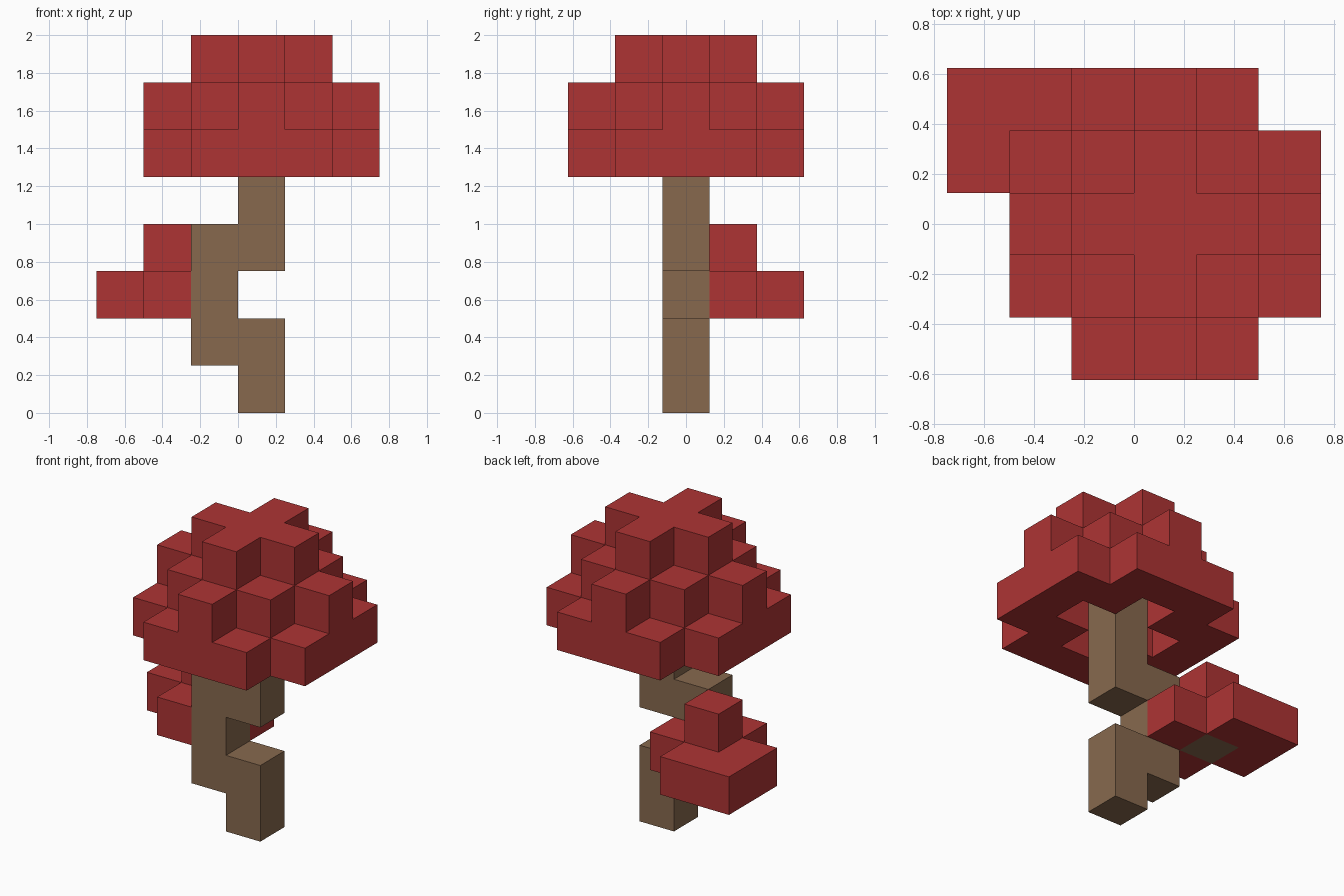
import bpy
import bmesh
from mathutils import Vector

if "Cube" in bpy.data.objects:
    bpy.data.objects.remove(bpy.data.objects["Cube"], do_unlink=True)

BLOCK = 0.25
ORIGIN = Vector((-0.625, -0.5, 0.125))  # centre of block (0, 0, 0)


def material(name, colour):
    mat = bpy.data.materials.new(name)
    mat.use_nodes = True
    mat.diffuse_color = (*colour, 1)
    mat.node_tree.nodes["Principled BSDF"].inputs["Base Color"].default_value = (*colour, 1)
    return mat


bark = material("brown bark", (0.242, 0.141, 0.076))
leaf = material("red leaves", (0.423, 0.034, 0.034))


def disc(cx, cy, z, keep):
    """Blocks of one layer around a centre, kept by a rule on the offsets."""
    span = range(-2, 3)
    return {(cx + x, cy + y, z) for x in span for y in span if keep(abs(x), abs(y))}


# Trunk: a crooked column that reaches into the crown
trunk = {(3, 2, z) for z in (0, 1, 3, 4, 5)} | {(2, 2, z) for z in (1, 2, 3)}

# Crown: a wide ring with a plus-shaped hollow, then two shrinking layers
crown = disc(3, 2, 5, lambda x, y: 1 < x + y < 4)
crown |= disc(3, 2, 6, lambda x, y: x + y <= 2)
crown |= disc(3, 2, 7, lambda x, y: x + y <= 1)

# Side branch: one bark block wrapped by a small leaf clump
branch = {(1, 3, 2)}
clump = disc(1, 3, 2, lambda x, y: x + y == 1) | {(0, 4, 2), (1, 3, 3)}

solid = trunk | crown | branch | clump


def build(name, blocks, mat):
    """Make the outer skin of a set of blocks."""
    bm = bmesh.new()
    for block in sorted(blocks):
        centre = ORIGIN + Vector(block) * BLOCK
        for axis in range(3):
            for sign in (-1, 1):
                normal = Vector((0, 0, 0))
                normal[axis] = sign
                if tuple(int(a + b) for a, b in zip(block, normal)) in solid:
                    continue
                u = Vector((0, 0, 0))
                u[(axis + 1) % 3] = 1
                v = normal.cross(u)
                corners = (-u - v, u - v, u + v, v - u)
                bm.faces.new([bm.verts.new(centre + (normal + c) * BLOCK / 2)
                              for c in corners])
    bmesh.ops.remove_doubles(bm, verts=bm.verts, dist=0.001)
    mesh = bpy.data.meshes.new(name)
    bm.to_mesh(mesh)
    bm.free()
    mesh.materials.append(mat)
    bpy.context.collection.objects.link(bpy.data.objects.new(name, mesh))


build("trunk", trunk, bark)
build("crown", crown, leaf)
build("branch", branch, bark)
build("leaf_clump", clump, leaf)
